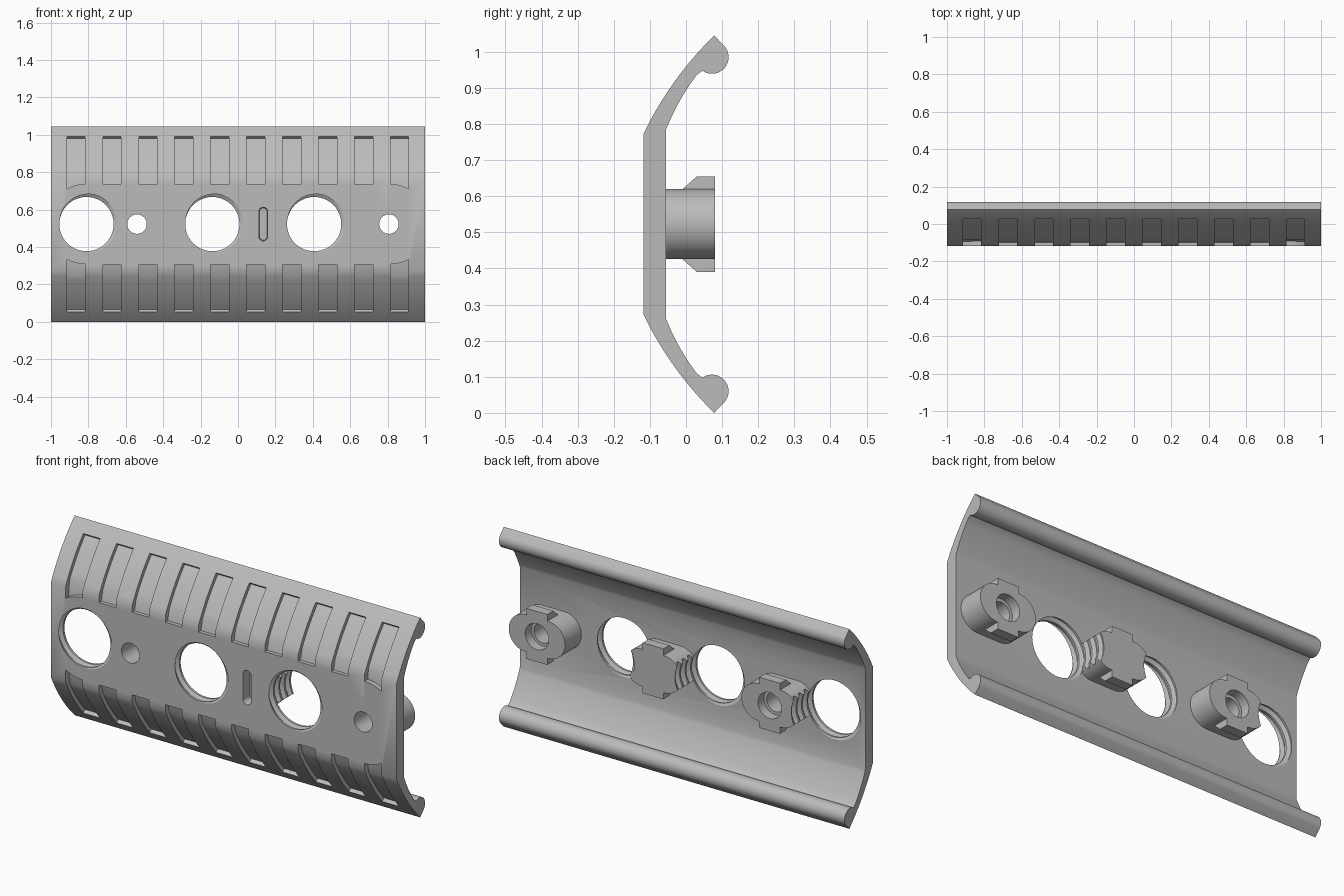
import bpy, bmesh, math
from mathutils import Vector

if "Cube" in bpy.data.objects:
    bpy.data.objects.remove(bpy.data.objects["Cube"])

MID = 0.5225          # height of the centre line
grey = bpy.data.materials.new("light_grey")
grey.use_nodes = True
grey.diffuse_color = (0.5, 0.5, 0.5, 1)
grey.node_tree.nodes["Principled BSDF"].inputs["Base Color"].default_value = (0.5, 0.5, 0.5, 1)


def finish(name, bm):
    bmesh.ops.recalc_face_normals(bm, faces=bm.faces)
    me = bpy.data.meshes.new(name)
    bm.to_mesh(me)
    bm.free()
    me.materials.append(grey)
    ob = bpy.data.objects.new(name, me)
    bpy.context.collection.objects.link(ob)
    return ob


def prism(name, pts, axis, a, b, end_pts=None):
    """Extrude a closed outline along x (outline in y,z) or y (outline in x,z)."""
    bm = bmesh.new()
    place = (lambda p, t: (t, p[0], p[1])) if axis == "x" else (lambda p, t: (p[0], t, p[1]))
    r0 = [bm.verts.new(place(p, a)) for p in pts]
    r1 = [bm.verts.new(place(p, b)) for p in (end_pts or pts)]
    bm.faces.new(r0)
    bm.faces.new(r1)
    for i in range(len(pts)):
        j = (i + 1) % len(pts)
        bm.faces.new((r0[i], r0[j], r1[j], r1[i]))
    return finish(name, bm)


def arc(cx, cz, r, a0, a1, n):
    angles = [math.radians(a0 + (a1 - a0) * i / n) for i in range(n + 1)]
    return [(cx + r * math.cos(t), cz + r * math.sin(t)) for t in angles]


def circle(x, r, n=48):
    return arc(x, MID, r, 0, 360, n)[:-1]


def pill(x, r, half, upright):
    if upright:
        return arc(x, MID + half, r, 0, 180, 16) + arc(x, MID - half, r, 180, 360, 16)
    return arc(x + half, MID, r, -90, 90, 16) + arc(x - half, MID, r, 90, 270, 16)


def bow(p0, pm, p1, n=10):
    """Curve from p0 through pm to p1."""
    p0, pm, p1 = Vector(p0), Vector(pm), Vector(p1)
    c = 2 * pm - (p0 + p1) / 2
    ts = [i / n for i in range(n + 1)]
    return [(1 - t) ** 2 * p0 + 2 * t * (1 - t) * c + t * t * p1 for t in ts]


def flip(pts):
    return [(y, 2 * MID - z) for y, z in pts]


def boolean(ob, other, op="DIFFERENCE", keep=False):
    m = ob.modifiers.new("cut", "BOOLEAN")
    m.operation, m.solver, m.object = op, "EXACT", other
    bpy.context.view_layer.objects.active = ob
    bpy.ops.object.modifier_apply(modifier=m.name)
    if not keep:
        bpy.data.objects.remove(other)


def thread_cutter(x, r_in=0.145, r_out=0.163, pitch=0.045, turns=9, n=48):
    """Screw-shaped cutter running front to back."""
    bm = bmesh.new()
    radii = (r_in, r_in, r_out, r_out)
    rows = turns * 4
    cols = []
    for j in range(n):
        t = 2 * math.pi * j / n
        cols.append([bm.verts.new((x + radii[i % 4] * math.cos(t), -0.24 + pitch * (i / 4 + j / n),
                                   MID + radii[i % 4] * math.sin(t))) for i in range(rows + 5)])
    for j in range(n):
        s = 4 if j == n - 1 else 0
        nxt = cols[(j + 1) % n]
        for i in range(rows):
            bm.faces.new((cols[j][i], nxt[i + s], nxt[i + s + 1], cols[j][i + 1]))
    # end caps as fans
    for row, y in ((0, -0.24), (rows, 0.2)):
        loop = [c[row] for c in cols] + [cols[0][row + k] for k in (4, 3, 2, 1)]
        hub = bm.verts.new((x, y, MID))
        for k in range(len(loop)):
            bm.faces.new((loop[k], loop[(k + 1) % len(loop)], hub))
    loose = [v for v in bm.verts if not v.link_faces]
    bmesh.ops.delete(bm, geom=loose, context="VERTS")
    ob = finish("thread_cutter", bm)
    ob.hide_render = True
    return ob


# Plate: flat middle, bowed wings and rounded lips
outer = bow((-0.118, 0.772), (-0.032, 0.917), (0.078, 1.045))
inner = bow((-0.055, 0.785), (-0.012, 0.873), (0.042, 0.951))
lip = arc(0.072, 0.985, 0.046, 38, -125, 18)
upper = [tuple(p) for p in outer] + lip + [tuple(p) for p in reversed(inner[:-1])]
plate = prism("plate", upper + flip(upper)[::-1], "x", -1, 1)

# Grip pockets following the bowed wings
ends = [outer[0]] + outer[:-1]


def pocket_outline(z0):
    floor, air = [Vector((-0.098, z0))], [Vector((-0.17, z0))]
    curve = [p for p in outer if p.y < 0.98]
    k = len(curve)
    last = curve[-1].lerp(outer[k], (0.992 - curve[-1].y) / (outer[k].y - curve[-1].y))
    curve.append(last)
    for i in range(1, len(curve)):
        d = (curve[i] - curve[i - 1]).normalized()
        normal = Vector((-d.y, d.x))
        floor.append(curve[i] - normal * 0.02)
        air.append(curve[i] + normal * 0.05)
    return [tuple(p) for p in floor + air[::-1]]


for i in range(10):
    x = -0.866 + i * 0.1922
    at_end = i in (0, 9)
    shape = pocket_outline(0.68 if at_end else 0.738)
    for pts in (shape, flip(shape)):
        cutter = prism("pocket_cutter", pts, "x", x - 0.049, x + 0.049)
        if at_end:
            boolean(cutter, prism("rim", circle(math.copysign(0.81, x), 0.215, 96), "y", -0.3, 0.1))
        boolean(plate, cutter)

# Rear posts: rounded bodies with ramped tabs above and below
POSTS = (-0.54, 0.135, 0.807)
posts = []
tab = [(-0.012, 0.095), (0.03, 0.132), (0.08, 0.132)]
tab = [(y, MID + z) for y, z in tab]
for name, x in zip(("right_post", "middle_post", "left_post"), POSTS):
    post = prism(name, pill(x, 0.097, 0.066, False), "y", -0.06, 0.08)
    boolean(post, prism("tab", tab + flip(tab)[::-1], "x", x - 0.06, x + 0.06), "UNION")
    posts.append(post)

# Threaded openings, which also bite into the neighbouring posts
for x in (-0.81, -0.137, 0.407):
    cutter = thread_cutter(x)
    for post, px in zip(posts, POSTS):
        if abs(px - x) < 0.35:
            boolean(post, cutter, keep=True)
    boolean(plate, cutter)

# Bolt holes, widened at the back
for post, x in ((posts[0], POSTS[0]), (posts[2], POSTS[2])):
    boolean(plate, prism("bolt_cutter", circle(x, 0.052), "y", -0.3, 0.3))
    boolean(post, prism("bolt_cutter", circle(x, 0.052), "y", -0.3, 0.3))
    boolean(post, prism("bore_cutter", circle(x, 0.068), "y", 0.03, 0.2))

# Blind upright slot in front of the middle post
boolean(plate, prism("slot_cutter", pill(0.135, 0.03, 0.066, True), "y", -0.2, -0.065,
                     pill(0.135, 0.02, 0.066, True)))

for ob in [plate] + posts:
    bpy.ops.object.select_all(action="DESELECT")
    ob.select_set(True)
    bpy.context.view_layer.objects.active = ob
    bpy.ops.object.shade_smooth_by_angle(angle=math.radians(28))
